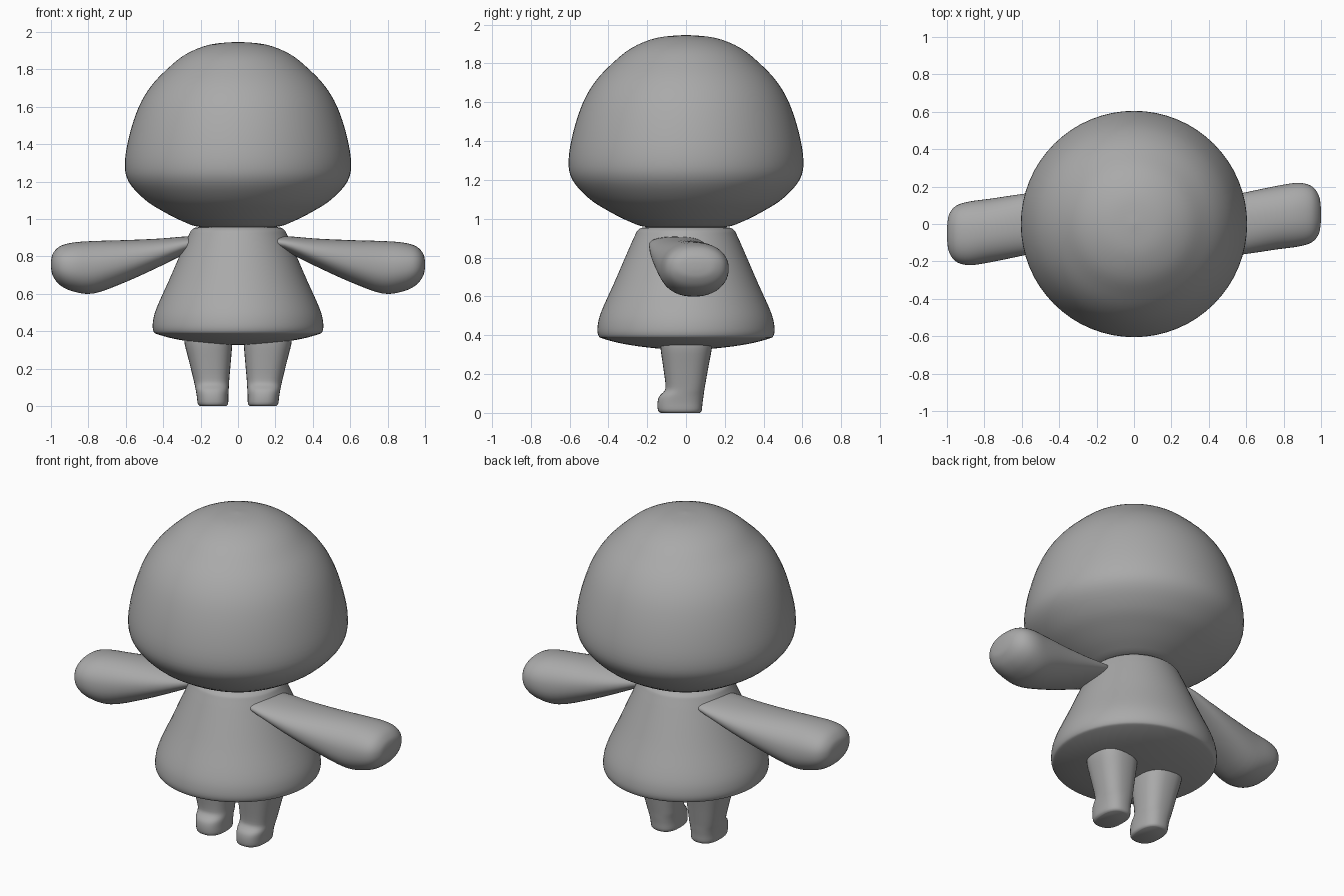
import bpy, bmesh, math
from mathutils import Vector

if "Cube" in bpy.data.objects:
    bpy.data.objects.remove(bpy.data.objects["Cube"])

clay = bpy.data.materials.new("plain_grey")
clay.diffuse_color = (0.4, 0.4, 0.4, 1)
clay.use_nodes = True
clay.node_tree.nodes["Principled BSDF"].inputs["Base Color"].default_value = clay.diffuse_color


def smooth_rows(rows, steps=4):
    """Catmull-Rom resampling of a list of equally long rows."""
    pts = [Vector(r) for r in rows]
    out = []
    for i in range(len(pts) - 1):
        a, b, c, d = pts[max(i - 1, 0)], pts[i], pts[i + 1], pts[min(i + 2, len(pts) - 1)]
        for s in range(steps):
            t = s / steps
            out.append(0.5 * (2 * b + (c - a) * t + (2 * a - 5 * b + 4 * c - d) * t * t
                              + (3 * b - a - 3 * c + d) * t ** 3))
    return out + [pts[-1]]


def loft(name, rows, axis, sides=48, power=2.0, steps=4, angle=60):
    """Rows: (position along axis, centre u, centre v, radius u, radius v)."""
    bm = bmesh.new()
    rings = []
    for p, cu, cv, ru, rv in smooth_rows(rows, steps):
        ring = []
        for k in range(sides):
            t = 2 * math.pi * k / sides
            c, s = math.cos(t), math.sin(t)
            u = cu + max(ru, 0.001) * math.copysign(abs(c) ** (2 / power), c)
            v = cv + max(rv, 0.001) * math.copysign(abs(s) ** (2 / power), s)
            ring.append(bm.verts.new((u, v, p) if axis == "Z" else (p, u, v)))
        rings.append(ring)
    for a, b in zip(rings, rings[1:]):
        for k in range(sides):
            n = (k + 1) % sides
            bm.faces.new((a[k], a[n], b[n], b[k]))
    bm.faces.new(rings[0][::-1])
    bm.faces.new(rings[-1])
    bmesh.ops.recalc_face_normals(bm, faces=bm.faces)
    me = bpy.data.meshes.new(name)
    bm.to_mesh(me)
    bm.free()
    me.materials.append(clay)
    ob = bpy.data.objects.new(name, me)
    bpy.context.collection.objects.link(ob)
    bpy.ops.object.select_all(action="DESELECT")
    ob.select_set(True)
    bpy.context.view_layer.objects.active = ob
    bpy.ops.object.shade_smooth_by_angle(angle=math.radians(angle))
    return ob


def lathe(name, profile):
    return loft(name, [(z, 0, 0, r, r) for r, z in profile], "Z", sides=64)


# Head: rounded dome, widest low down
lathe("head", [(0, 0.95), (0.2, 0.957), (0.29, 0.985), (0.4, 1.04), (0.5, 1.105),
               (0.585, 1.2), (0.605, 1.3), (0.58, 1.45), (0.53, 1.6), (0.465, 1.71),
               (0.38, 1.8), (0.28, 1.88), (0.15, 1.932), (0, 1.947)])

# Body: flared dress with a softly rounded hem
lathe("dress_body", [(0, 0.325), (0.16, 0.333), (0.32, 0.355), (0.425, 0.382),
                     (0.452, 0.4), (0.455, 0.45), (0.435, 0.525), (0.37, 0.67),
                     (0.305, 0.82), (0.265, 0.91), (0.245, 0.943), (0.2, 0.957), (0, 0.96)])

# Arms: flattened at the shoulder, thick at the hand, opposite arm turned half round
arm = [(0.15, -0.065, 0.88, 0.10, 0.02), (0.25, -0.05, 0.868, 0.14, 0.04),
       (0.42, -0.025, 0.82, 0.157, 0.075), (0.6, 0.005, 0.775, 0.165, 0.112),
       (0.77, 0.035, 0.742, 0.17, 0.14), (0.88, 0.05, 0.743, 0.17, 0.131),
       (0.95, 0.052, 0.75, 0.15, 0.105), (0.987, 0.05, 0.755, 0.105, 0.065),
       (0.998, 0.05, 0.757, 0.05, 0.03), (1.0, 0.05, 0.757, 0, 0)]
for name, turn in (("right_arm", 0), ("left_arm", math.pi)):
    loft(name, arm, "X", power=2.2).rotation_euler.z = turn

# Legs: tapered columns ending in a small forward toe
for name, side in (("right_leg", 1), ("left_leg", -1)):
    rows = [(z, side * cx, (y0 + y1) / 2, rx, (y1 - y0) / 2) for z, cx, rx, y0, y1 in (
        (0.0, 0.133, 0.070, -0.13, 0.07), (0.012, 0.134, 0.081, -0.144, 0.081),
        (0.05, 0.136, 0.084, -0.147, 0.085), (0.085, 0.138, 0.088, -0.138, 0.09),
        (0.115, 0.14, 0.092, -0.11, 0.094), (0.15, 0.143, 0.097, -0.106, 0.1),
        (0.24, 0.15, 0.112, -0.118, 0.116), (0.33, 0.158, 0.127, -0.131, 0.133),
        (0.37, 0.16, 0.127, -0.132, 0.134))]
    loft(name, rows, "Z", sides=32, power=2.5, steps=3, angle=50)
